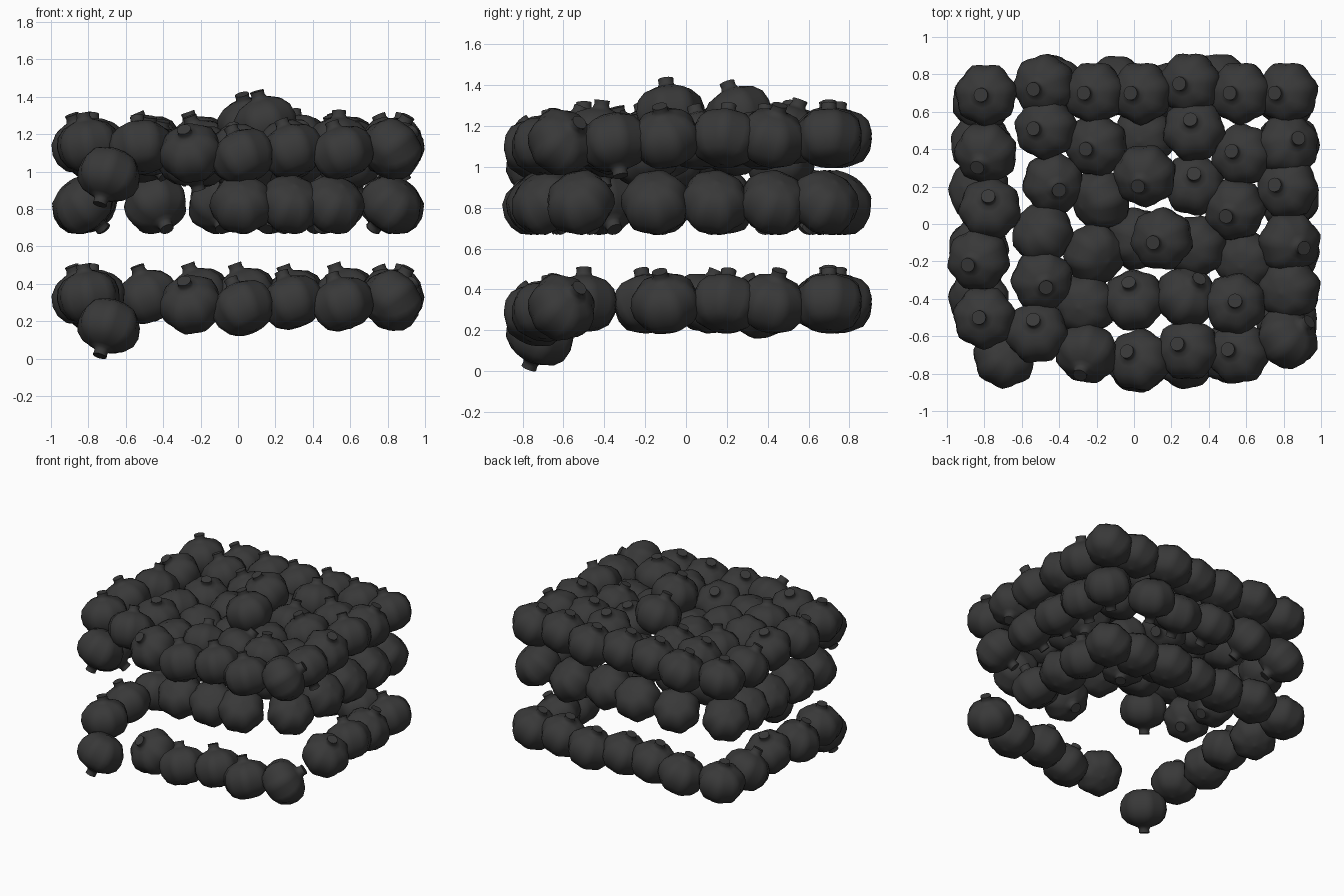
import bpy, bmesh, math
from mathutils import Vector

mat = bpy.data.materials.new("dark_skin")
mat.diffuse_color = (0.04, 0.04, 0.04, 1)

# One lobed fruit with a short flared stem, turned from a profile (radius, height, lobe depth)
LOBES, SEG = 7, 28
PROFILE = [(0.012, -0.136, 0), (0.035, -0.128, 0), (0.078, -0.126, .4), (0.126, -0.099, .8),
           (0.157, -0.045, 1), (0.165, 0.012, 1), (0.152, 0.066, 1), (0.116, 0.107, .9),
           (0.070, 0.128, .5), (0.043, 0.138, 0), (0.036, 0.155, 0), (0.038, 0.178, 0)]


def fruit_mesh():
    bm = bmesh.new()
    rings = []
    for r, z, d in PROFILE:
        ring = []
        for i in range(SEG):
            a = 2 * math.pi * i / SEG
            k = r * (1 + 0.05 * d * math.cos(LOBES * a))
            ring.append(bm.verts.new((k * math.cos(a), k * math.sin(a), z)))
        rings.append(ring)
    for lo, hi in zip(rings, rings[1:]):
        for i in range(SEG):
            j = (i + 1) % SEG
            bm.faces.new((lo[i], lo[j], hi[j], hi[i]))
    bm.faces.new(rings[0][::-1])
    bm.faces.new(rings[-1])
    me = bpy.data.meshes.new("fruit")
    bm.to_mesh(me)
    bm.free()
    me.materials.append(mat)
    me.shade_smooth()
    me.set_sharp_from_angle(angle=math.radians(60))
    return me


FRUIT = fruit_mesh()


def place(name, x, y, z, sx=0, sy=0, up=1):
    """Put a fruit at x, y, z; its stem leans by sx, sy and points up or down."""
    ob = bpy.data.objects.new(name, FRUIT)
    bpy.context.collection.objects.link(ob)
    h = math.sqrt(max(0.03 ** 2, 0.18 ** 2 - sx * sx - sy * sy))
    ob.rotation_mode = 'QUATERNION'
    ob.rotation_quaternion = Vector((sx, sy, up * h)).to_track_quat('Z', 'Y')
    ob.location = (x, y, z)


# Outer ring, used for both the bottom and the top layer: x, y, z, stem lean x, y
RING = [
    (-.79, .69, .33, -.03, 0), (-.48, .74, .33, -.06, -.02), (-.21, .70, .34, -.06, 0),
    (.04, .70, .34, -.06, 0), (.30, .75, .33, -.06, 0), (.57, .70, .34, -.06, 0),
    (.82, .70, .33, -.07, 0), (.82, .42, .33, .06, .04), (.82, .19, .33, -.07, .02),
    (.83, -.10, .33, .08, -.03), (.82, -.61, .31, .12, .09), (.56, -.69, .29, -.06, .02),
    (.29, -.67, .30, -.06, .03), (.03, -.73, .27, -.07, .05), (-.25, -.69, .29, -.04, -.12),
    (-.80, -.50, .33, -.03, 0), (-.83, -.19, .33, -.06, -.03),
    (-.77, .08, .33, -.01, .07), (-.79, .38, .31, -.05, -.08)]
for name, lift in (("bottom_ring_fruit", 0), ("top_ring_fruit", .81)):
    for x, y, z, sx, sy in RING:
        place(name, x, y, z + lift, sx, sy)
    place(name, -.69, -.71, .175 + lift, -.05, -.06, -1)

# Middle ring, stems tipped down and inwards
MIDDLE = [
    (-.81, .66), (-.44, .74), (-.10, .74), (.18, .70), (.46, .75), (.81, .68),
    (.83, .43), (.83, .14), (.83, -.15), (.82, -.52),
    (.51, -.69), (.28, -.72), (.02, -.74),
    (-.83, -.40), (-.83, -.13), (-.83, .18), (-.82, .43)]
for x, y in MIDDLE:
    lean = Vector((x, y)).normalized() * -.12
    place("middle_ring_fruit", x, y, .825, lean.x, lean.y, -1)

# Inside of the top layer, stems up
INNER = [
    (-.52, -.58, 1.13, -.02, .07),
    (-.47, .51, 1.15, -.07, 0), (-.20, .42, 1.13, -.06, -.02), (.32, .50, 1.16, -.02, .06),
    (.58, .37, 1.13, -.06, .02), (-.43, .22, 1.10, .03, -.04), (.32, .21, 1.10, 0, .06),
    (.06, .26, 1.25, -.04, -.06), (.15, -.08, 1.26, -.05, -.02), (.54, .08, 1.13, -.05, -.04),
    (-.49, -.30, 1.12, .02, -.04), (.00, -.41, 1.10, -.03, .10), (.28, -.39, 1.12, .07, .10),
    (.54, -.43, 1.15, 0, .02)]
for f in INNER:
    place("top_inner_fruit", *f)

# Inside of the top layer, stems down or sideways, sunk a little lower
SUNK = [
    (.05, .46, 1.02, .03, .03), (-.18, .13, 1.08, .14, .06), (-.49, -.05, 1.10, .10, -.08),
    (-.21, -.16, 1.08, -.10, .06), (.33, -.12, 1.08, .05, .03), (.60, -.20, 1.05, .04, .05),
    (-.26, -.43, 1.07, .05, .03), (.02, -.08, 1.03, -.08, .02),
    (.83, -.35, 1.12, .06, .03)]
for f in SUNK:
    place("sunk_inner_fruit", *f, -1)
